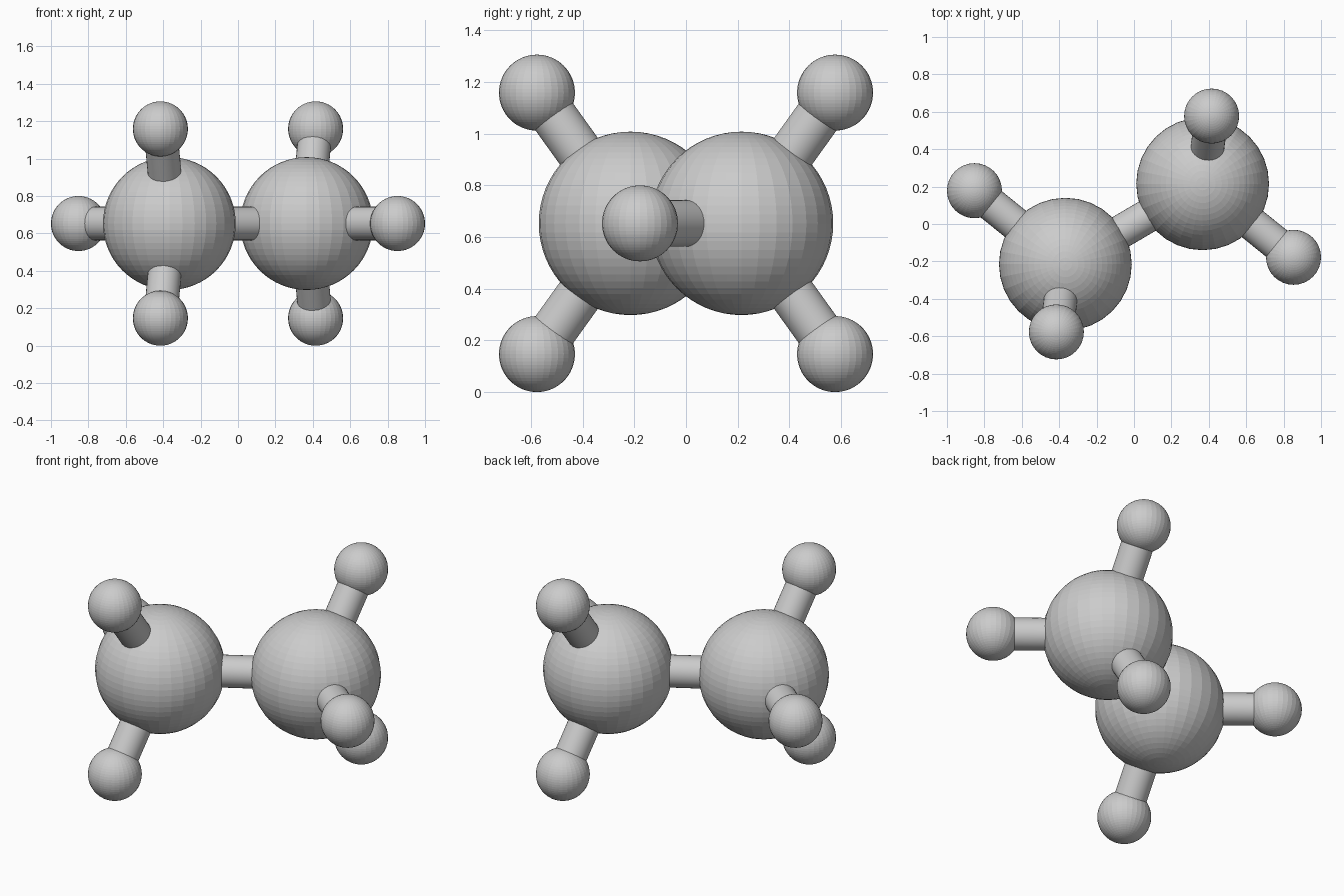
import bpy
from mathutils import Vector

cube = bpy.data.objects.get("Cube")
if cube:
    bpy.data.objects.remove(cube, do_unlink=True)

# Single grey material
grey = bpy.data.materials.new("light grey")
grey.use_nodes = True
colour = (0.6, 0.6, 0.6, 1)
grey.diffuse_color = colour
grey.node_tree.nodes["Principled BSDF"].inputs["Base Color"].default_value = colour

MID_Z = 0.653
BIG_R, SMALL_R, ROD_R = 0.355, 0.147, 0.09


def finish(name):
    obj = bpy.context.object
    obj.name = name
    obj.data.materials.append(grey)
    return obj


def ball(name, centre, radius):
    bpy.ops.mesh.primitive_uv_sphere_add(segments=32, ring_count=32,
                                         radius=radius, location=centre)
    return finish(name)


def rod(name, start, end):
    axis = end - start
    bpy.ops.mesh.primitive_cylinder_add(
        vertices=32, radius=ROD_R, depth=axis.length,
        location=(start + end) / 2,
        rotation=axis.to_track_quat('Z', 'Y').to_euler())
    obj = finish(name)
    bpy.ops.object.shade_smooth_by_angle()
    return obj


# Each half is the other turned half way round the vertical axis
hubs = []
for side, s in (("left", 1), ("right", -1)):
    hub = Vector((0.367 * s, 0.215 * s, MID_Z))
    hubs.append(hub)
    ball(f"{side}_large_ball", hub, BIG_R)
    tips = {
        "upper": Vector((0.415 * s, 0.577 * s, 1.306 - SMALL_R)),
        "lower": Vector((0.415 * s, 0.577 * s, SMALL_R)),
        "outer": Vector((0.853 * s, -0.178 * s, MID_Z)),
    }
    for place, tip in tips.items():
        ball(f"{side}_{place}_small_ball", tip, SMALL_R)
        rod(f"{side}_{place}_rod", hub, tip)

# Rod joining the two halves
rod("centre_rod", *hubs)
